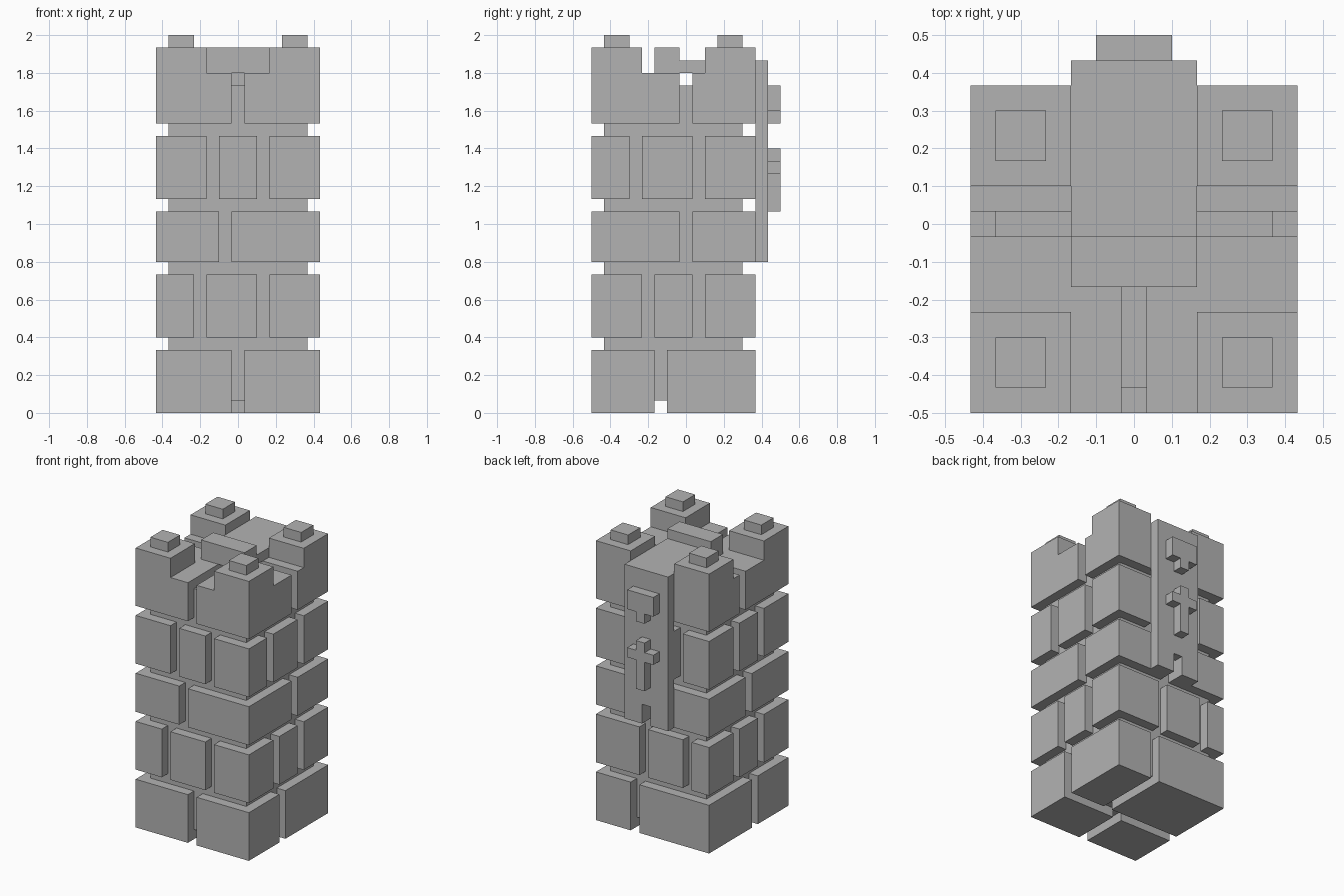
import bpy, bmesh
from mathutils import Vector

cube = bpy.data.objects.get("Cube")
if cube:
    bpy.data.objects.remove(cube, do_unlink=True)

UNIT = 1 / 15                      # one grid step
OFFSET = Vector((6.5, 7.5, 0))     # grid corner to model centre
W = 13                             # tower width in steps

stone = bpy.data.materials.new("grey_stone")
stone.use_nodes = True
grey = (0.45, 0.45, 0.45, 1)
stone.diffuse_color = grey
stone.node_tree.nodes["Principled BSDF"].inputs["Base Color"].default_value = grey


def prism(name, outline, axis, lo, hi):
    """Extrude a flat outline along z, or along y for upright shapes."""
    bm = bmesh.new()
    place = (lambda a, b: (a, b, lo)) if axis == "z" else (lambda a, b: (a, lo, b))
    face = bm.faces.new([bm.verts.new(place(a, b)) for a, b in outline])
    step = Vector((0, 0, hi - lo)) if axis == "z" else Vector((0, hi - lo, 0))
    new = bmesh.ops.extrude_face_region(bm, geom=[face])["geom"]
    moved = [g for g in new if isinstance(g, bmesh.types.BMVert)]
    bmesh.ops.translate(bm, verts=moved, vec=step)
    bmesh.ops.recalc_face_normals(bm, faces=bm.faces)
    for v in bm.verts:
        v.co = (v.co - OFFSET) * UNIT
    mesh = bpy.data.meshes.new(name)
    bm.to_mesh(mesh)
    bm.free()
    mesh.materials.append(stone)
    obj = bpy.data.objects.new(name, mesh)
    bpy.context.collection.objects.link(obj)
    return obj


def box(name, x, y, z):
    corners = [(x[0], y[0]), (x[1], y[0]), (x[1], y[1]), (x[0], y[1])]
    return prism(name, corners, "z", *z)


def course(name, z, front, right, back, left):
    """A ring of bricks: a square outline with a one-step notch at each joint."""
    sides = [
        (front, False, lambda t, d: (t, d)),
        (right, False, lambda t, d: (W - d, t)),
        (back, True, lambda t, d: (t, W - d)),
        (left, True, lambda t, d: (d, t)),
    ]
    pts = []
    for joints, backwards, at in sides:
        run = [(0, 0)]
        for j in joints:
            run += [(j, 0), (j, 1), (j + 1, 1), (j + 1, 0)]
        run.append((W, 0))
        if backwards:
            run.reverse()
        pts += [at(t, d) for t, d in run[:-1]]
    prism(name, pts, "z", *z)


# inner core
box("tower_core", (1, 12), (1, 12), (1, 26))

# bottom course: four foundation blocks
for side, y, joint in (("front", (0, 5), 6), ("back", (6, W), 8)):
    box(f"foundation_{side}_right", (0, joint), y, (0, 5))
    box(f"foundation_{side}_left", (joint + 1, W), y, (0, 5))

# middle brick courses
course("lower_bricks", (6, 11), [3, 8], [4, 8], [2, 7], [4, 8])
course("middle_bricks", (12, 16), [5], [7], [6], [6])
course("upper_bricks", (17, 22), [4, 8], [3, 8], [3, 8], [4, 8])

# top course: four blocks, each with a battlement and a small cap
for side, y, merlon_y in (("front", (0, 7), 0), ("back", (8, W), 9)):
    for hand, x, merlon_x in (("right", (0, 6), 0), ("left", (7, W), 9)):
        tag = f"{side}_{hand}"
        box(f"parapet_{tag}", x, y, (23, 27))
        box(f"battlement_{tag}", (merlon_x, merlon_x + 4),
            (merlon_y, merlon_y + 4), (27, 29))
        box(f"cap_{tag}", (merlon_x + 1, merlon_x + 3),
            (merlon_y + 1, merlon_y + 3), (29, 30))

# banner: bar, cloth laid over the top, and hanging cloth with a cut hem
box("banner_bar", (4, 9), (5, 7), (27, 29))
box("banner_top_cloth", (4, 9), (7, 13), (27, 28))
prism("banner_hanging_cloth",
      [(4, 12), (6, 12), (6, 14), (7, 14), (7, 12), (9, 12), (9, 28), (4, 28)],
      "y", 13, 14)

# raised emblems on the banner
prism("banner_shield",
      [(5, 26), (5, 24), (6, 24), (6, 23), (7, 23), (7, 24), (8, 24), (8, 26)],
      "y", 14, 15)
prism("banner_cross",
      [(6, 16), (7, 16), (7, 19), (8, 19), (8, 20), (7, 20),
       (7, 21), (6, 21), (6, 20), (5, 20), (5, 19), (6, 19)],
      "y", 14, 15)
